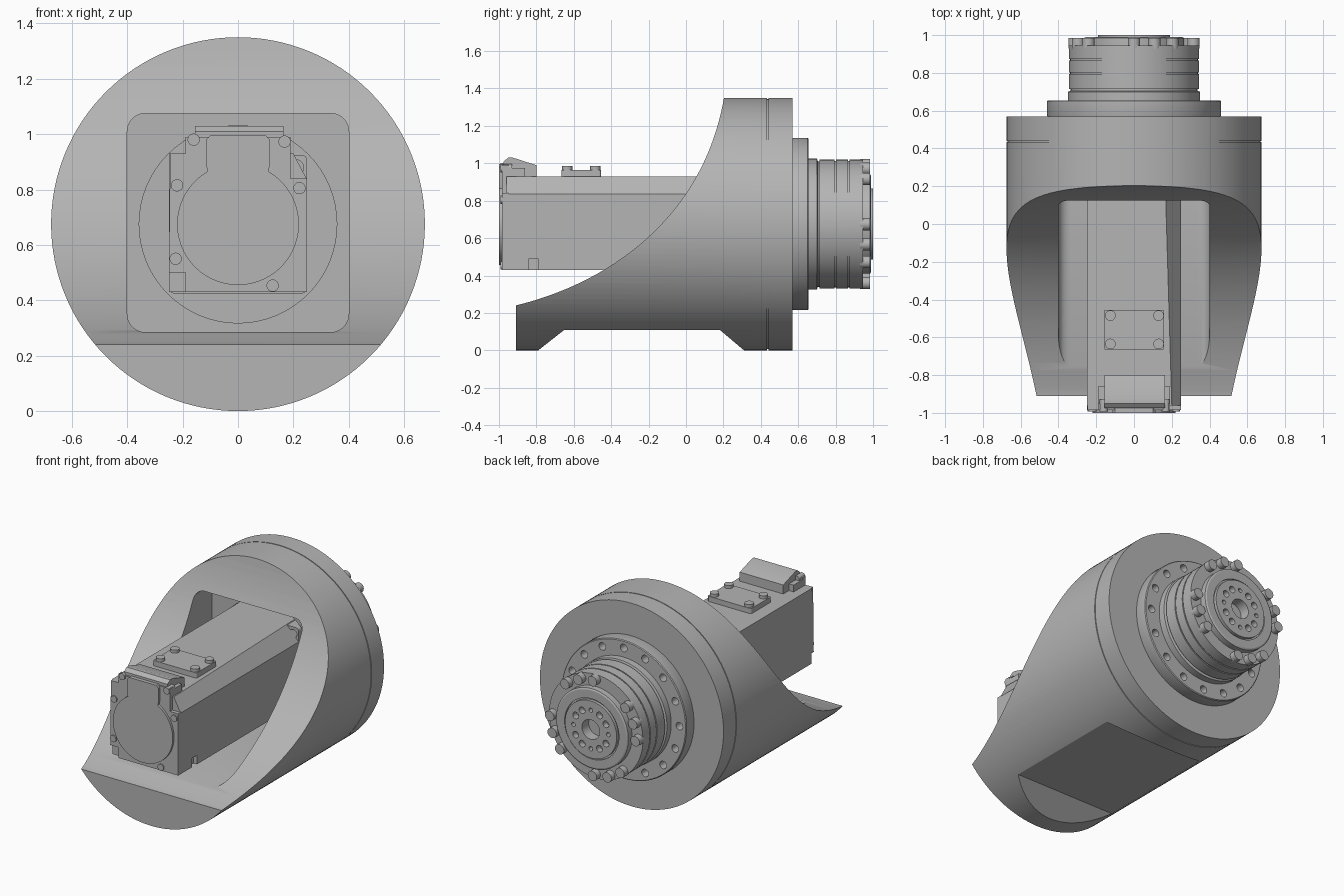
import bpy, bmesh
from math import sin, cos, pi, radians
from mathutils import Matrix, Vector

if "Cube" in bpy.data.objects:
    bpy.data.objects.remove(bpy.data.objects["Cube"], do_unlink=True)

CZ = 0.675  # height of the main axis

grey = bpy.data.materials.new("machined grey")
grey.use_nodes = True
COLOUR = (0.46, 0.46, 0.46, 1)
grey.diffuse_color = COLOUR
grey.node_tree.nodes["Principled BSDF"].inputs["Base Color"].default_value = COLOUR


def finish(name, bm):
    bmesh.ops.remove_doubles(bm, verts=bm.verts, dist=1e-5)
    bmesh.ops.recalc_face_normals(bm, faces=bm.faces)
    me = bpy.data.meshes.new(name)
    bm.to_mesh(me)
    bm.free()
    me.materials.append(grey)
    ob = bpy.data.objects.new(name, me)
    bpy.context.collection.objects.link(ob)
    return ob


def prism(name, pts, lo, hi, axis="y"):
    """Extrude a 2D outline along one axis."""
    place = {"x": lambda a, b, t: (t, a, b),
             "y": lambda a, b, t: (a, t, b),
             "z": lambda a, b, t: (a, b, t)}[axis]
    bm = bmesh.new()
    face = bm.faces.new([bm.verts.new(place(a, b, lo)) for a, b in pts])
    ext = bmesh.ops.extrude_face_region(bm, geom=[face])
    move = Vector(place(0, 0, hi - lo))
    bmesh.ops.translate(bm, vec=move, verts=[v for v in ext["geom"] if isinstance(v, bmesh.types.BMVert)])
    return finish(name, bm)


def rect(x0, x1, y0, y1):
    return [(x0, y0), (x1, y0), (x1, y1), (x0, y1)]


def arc(cx, cy, r, a0, a1, n):
    return [(cx + r * cos(radians(a0 + (a1 - a0) * i / n)),
             cy + r * sin(radians(a0 + (a1 - a0) * i / n))) for i in range(n + 1)]


def rounded(x0, x1, y0, y1, r):
    corners = [(x1 - r, y1 - r), (x0 + r, y1 - r), (x0 + r, y0 + r), (x1 - r, y0 + r)]
    return [p for i, (x, y) in enumerate(corners) for p in arc(x, y, r, 90 * i, 90 * i + 90, 8)]


def cylinders(name, spots, lo, hi, axis="y", n=24):
    """Several parallel cylinders in one mesh; spots are (a, b, radius)."""
    bm = bmesh.new()
    for a, b, r in spots:
        mid = (lo + hi) / 2
        if axis == "y":
            m = Matrix.Translation((a, mid, b)) @ Matrix.Rotation(pi / 2, 4, "X")
        else:
            m = Matrix.Translation((a, b, mid))
        bmesh.ops.create_cone(bm, cap_ends=True, segments=n, radius1=r, radius2=r,
                              depth=hi - lo, matrix=m)
    return finish(name, bm)


def lathe(name, profile, n=96):
    """Turn a (radius, y) profile round the main axis."""
    bm = bmesh.new()
    vs = [bm.verts.new((r, y, CZ)) for r, y in profile]
    es = [bm.edges.new(p) for p in zip(vs, vs[1:])]
    bmesh.ops.spin(bm, geom=vs + es, cent=(0, 0, CZ), axis=(0, 1, 0),
                   angle=2 * pi, steps=n, use_merge=True)
    return finish(name, bm)


def cut(ob, cutter):
    mod = ob.modifiers.new("cut", "BOOLEAN")
    mod.operation, mod.solver, mod.object = "DIFFERENCE", "EXACT", cutter
    bpy.context.view_layer.objects.active = ob
    bpy.ops.object.modifier_apply(modifier=mod.name)
    bpy.data.objects.remove(cutter, do_unlink=True)


def ring(radius, r, angles):
    return [(radius * cos(radians(a)), CZ + radius * sin(radians(a)), r) for a in angles]


# Housing: a drum with a swept scoop, square pocket, round bore and underside relief
housing = cylinders("housing", [(0, CZ, CZ)], -0.91, 0.434, n=128)
p0, p1, p2, p3 = (Vector(p) for p in ((-0.91, 0.24), (-0.45, 0.35), (0.09, 0.68), (0.205, 1.36)))
scoop = []
for i in range(33):
    t = i / 32
    p = p0 * (1 - t) ** 3 + p1 * 3 * t * (1 - t) ** 2 + p2 * 3 * t * t * (1 - t) + p3 * t ** 3
    scoop.append((p.x, p.y))
scoop = [(-1.1, 0.24)] + scoop + [(0.205, 1.6), (-1.1, 1.6)]
cut(housing, prism("scoop_cutter", scoop, -1, 1, "x"))
cut(housing, prism("pocket_cutter", rounded(-0.4, 0.4, 0.285, 1.075, 0.065), -1.2, 0.3))
cut(housing, cylinders("bore_cutter", [(0, CZ, 0.357)], 0.2, 0.6, n=64))
relief = [(-0.79, 0), (-0.65, 0.11), (0.18, 0.11), (0.31, 0), (0.31, -0.1), (-0.79, -0.1)]
cut(housing, prism("relief_cutter", relief, -1, 1, "x"))

# Back plate, with a fine seam at the joint
lathe("back_plate", [(0, 0.43), (0.669, 0.43), (0.669, 0.44), (CZ, 0.44), (CZ, 0.57), (0, 0.57)], 128)

# Gearbox mounting flange with bolt holes
flange = lathe("gearbox_flange", [(0, 0.56), (0.455, 0.56), (0.46, 0.575), (0.46, 0.65), (0.455, 0.655), (0, 0.655)])
cut(flange, cylinders("flange_hole_cutter", ring(0.41, 0.025, [22.5 * i for i in range(16)]), 0.6, 0.7))

# Gearbox body with grooves, output ring and hub
body = [(0, 0.64), (0.35, 0.64), (0.35, 0.7), (0.335, 0.705), (0.335, 0.715)]
for a, b in ((0.715, 0.795), (0.803, 0.865), (0.873, 0.945)):
    body += [(0.345, a), (0.345, b), (0.338, b), (0.338, b + 0.008)]
body = body[:-2] + [(0.265, 0.945), (0.265, 0.985), (0.255, 0.99), (0.2, 0.99), (0.2, 0.98), (0.19, 0.98),
                    (0.19, 1.0), (0.065, 1.0), (0.065, 0.93), (0, 0.93)]
gearbox = lathe("gearbox", body)
hub_holes = [s for i in range(12) for s in ring(0.128, 0.014 if i % 3 == 0 else 0.022, [30 * i])]
cut(gearbox, cylinders("hub_hole_cutter", hub_holes, 0.96, 1.1))

# Output bolts in four groups of three
bolt_angles = [90 * g + d for g in range(4) for d in (-40, -20, 0)]
cylinders("gearbox_bolts", ring(0.315, 0.033, bolt_angles), 0.93, 0.985)

# Motor body with a widening bevel along one top edge
motor = prism("motor_body", [(-0.25, 0.43), (0.25, 0.43), (0.25, 0.835), (0.2, 0.93), (-0.25, 0.93)], -0.96, 0.4)
for v in motor.data.vertices:
    if v.co.y > 0 and abs(v.co.x - 0.2) < 0.01:
        v.co.x = 0.16
cut(motor, prism("notch_cutter", rect(-0.84, -0.79, 0.4, 0.49), 0.225, 0.3, "x"))

# Motor mounting flange inside the bore
mount = prism("motor_flange", rounded(-0.25, 0.25, 0.425, 0.925, 0.02), 0.28, 0.434)
cut(mount, cylinders("mount_hole_cutter", [(x, CZ + z, 0.027) for x in (-0.21, 0.21) for z in (-0.205, 0.205)], 0.2, 0.35))

# Motor end cap and raised face plate
cap = [(-0.25, 0.5), (-0.19, 0.5), (-0.19, 0.43), (0.25, 0.43), (0.25, 0.84), (0.19, 0.84),
       (0.19, 0.99), (-0.19, 0.99), (-0.19, 0.93), (-0.245, 0.93)]
prism("end_cap", cap, -0.985, -0.95)
plate = arc(0, CZ, 0.22, 120, 420, 48) + [(0.115, 0.89), (0.115, 0.98), (0.1, 0.995), (-0.1, 0.995), (-0.115, 0.98), (-0.115, 0.89)]
prism("end_face_plate", plate, -1.0, -0.97)
end_spots = [(-0.22, 0.815), (-0.225, 0.55), (0.222, 0.805), (0.125, 0.453), (-0.16, 0.98), (0.168, 0.973)]
cylinders("end_cap_bolts", [(x, z, 0.022) for x, z in end_spots], -0.993, -0.93)

# Connector hood on top of the motor
hood = [(-0.975, 0.92), (-0.975, 1.01), (-0.95, 1.03), (-0.925, 1.03), (-0.8, 0.99), (-0.8, 0.92)]
prism("connector_hood", hood, -0.155, 0.165, "x")
prism("hood_shoulders", rect(-0.19, 0.19, 0.92, 0.975), -0.96, -0.86)

# Terminal cover with four screws
prism("terminal_cover", rounded(-0.16, 0.16, -0.665, -0.455, 0.01), 0.92, 0.965, "z")
screws = [(x, y, 0.028) for x in (-0.125, 0.13) for y in (-0.635, -0.485)]
cylinders("terminal_screws", screws, 0.94, 0.985, "z")

# Smooth the turned surfaces, keep the edges sharp
for ob in bpy.context.scene.objects:
    ob.select_set(ob.type == "MESH")
bpy.context.view_layer.objects.active = housing
bpy.ops.object.shade_smooth_by_angle(angle=radians(25))
